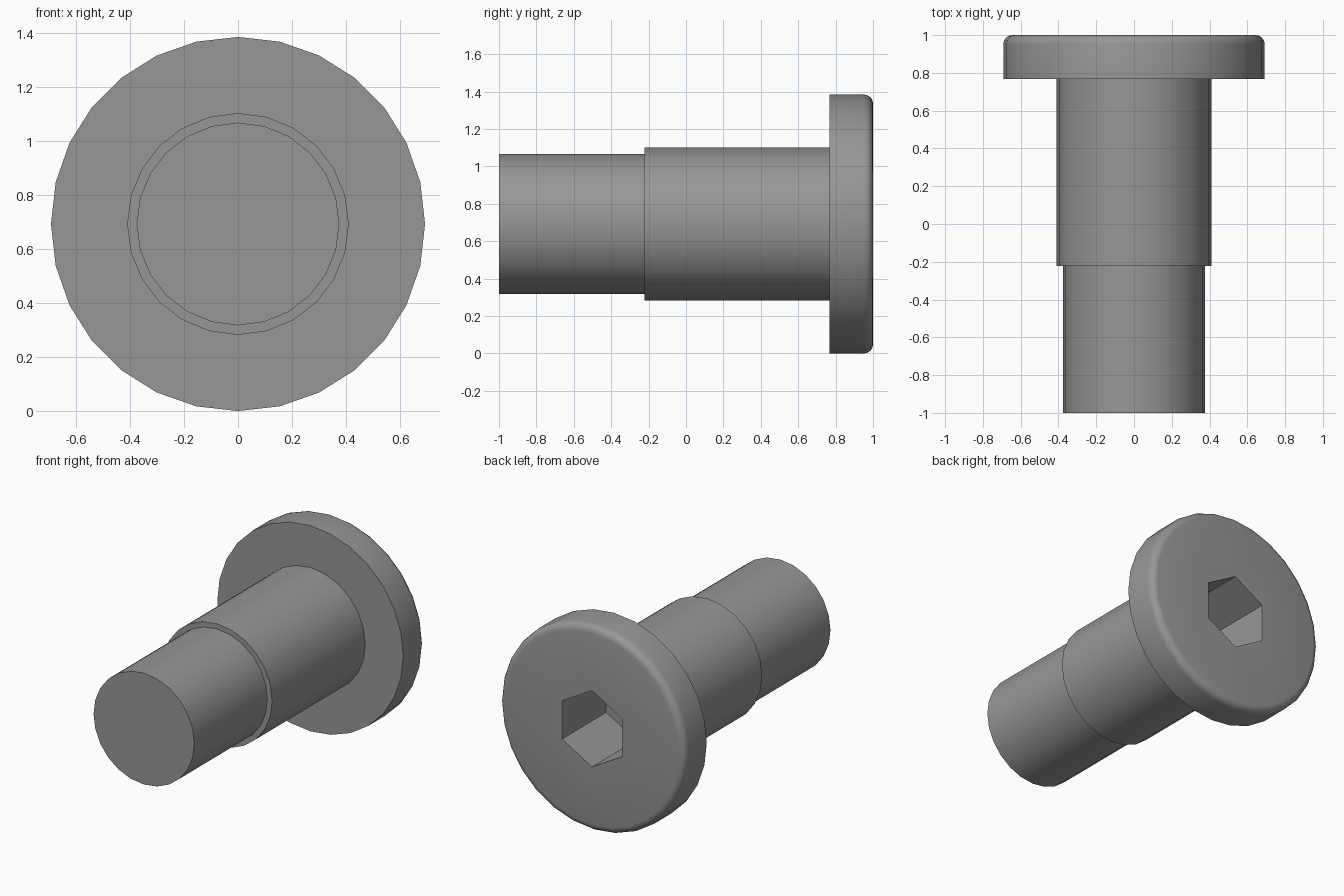
import bpy, bmesh
from math import sin, cos, pi

if "Cube" in bpy.data.objects:
    bpy.data.objects.remove(bpy.data.objects["Cube"])

R = 0.692        # head radius, also the height of the axis
F = 0.048        # rim fillet radius
HEX = 0.257      # socket corner radius

bm = bmesh.new()


def ring(sides, r, y):
    """Closed loop of edges around the bolt axis, first vertex at the top."""
    vs = [bm.verts.new((r * sin(2 * pi * i / sides), y, R + r * cos(2 * pi * i / sides)))
          for i in range(sides)]
    edges = [bm.edges.new((vs[i], vs[(i + 1) % sides])) for i in range(sides)]
    return vs, edges


# Sections from the tip, over the shoulder and head, down into the hex socket
fillet = [(28, R - F + F * cos(a * pi / 8), 1 - F + F * sin(a * pi / 8)) for a in range(5)]
sections = [(24, 0.375, -1), (24, 0.375, -0.223),
            (24, 0.41, -0.223), (24, 0.41, 0.768),
            (28, R, 0.768), *fillet,
            (6, HEX, 1), (6, HEX, 0.53)]
rings = [ring(*s) for s in sections]

# Skin the sections: quads where the counts match, flat fill where they differ
for (va, ea), (vb, eb) in zip(rings, rings[1:]):
    n = len(va)
    if n == len(vb):
        for i in range(n):
            j = (i + 1) % n
            bm.faces.new((va[i], va[j], vb[j], vb[i]))
    else:
        bmesh.ops.triangle_fill(bm, use_beauty=True, edges=ea + eb)

# Tip and socket floor
bm.faces.new(rings[0][0])
bm.faces.new(rings[-1][0])
bmesh.ops.recalc_face_normals(bm, faces=bm.faces[:])

mesh = bpy.data.meshes.new("shoulder_bolt")
bm.to_mesh(mesh)
bm.free()
bolt = bpy.data.objects.new("shoulder_bolt", mesh)
bpy.context.collection.objects.link(bolt)

# Dark steel
steel = bpy.data.materials.new("dark_steel")
steel.diffuse_color = (0.31, 0.31, 0.31, 1)
steel.use_nodes = True
steel.node_tree.nodes["Principled BSDF"].inputs["Base Color"].default_value = steel.diffuse_color
mesh.materials.append(steel)

bpy.context.view_layer.objects.active = bolt
bolt.select_set(True)
bpy.ops.object.shade_smooth_by_angle(angle=pi / 6)
